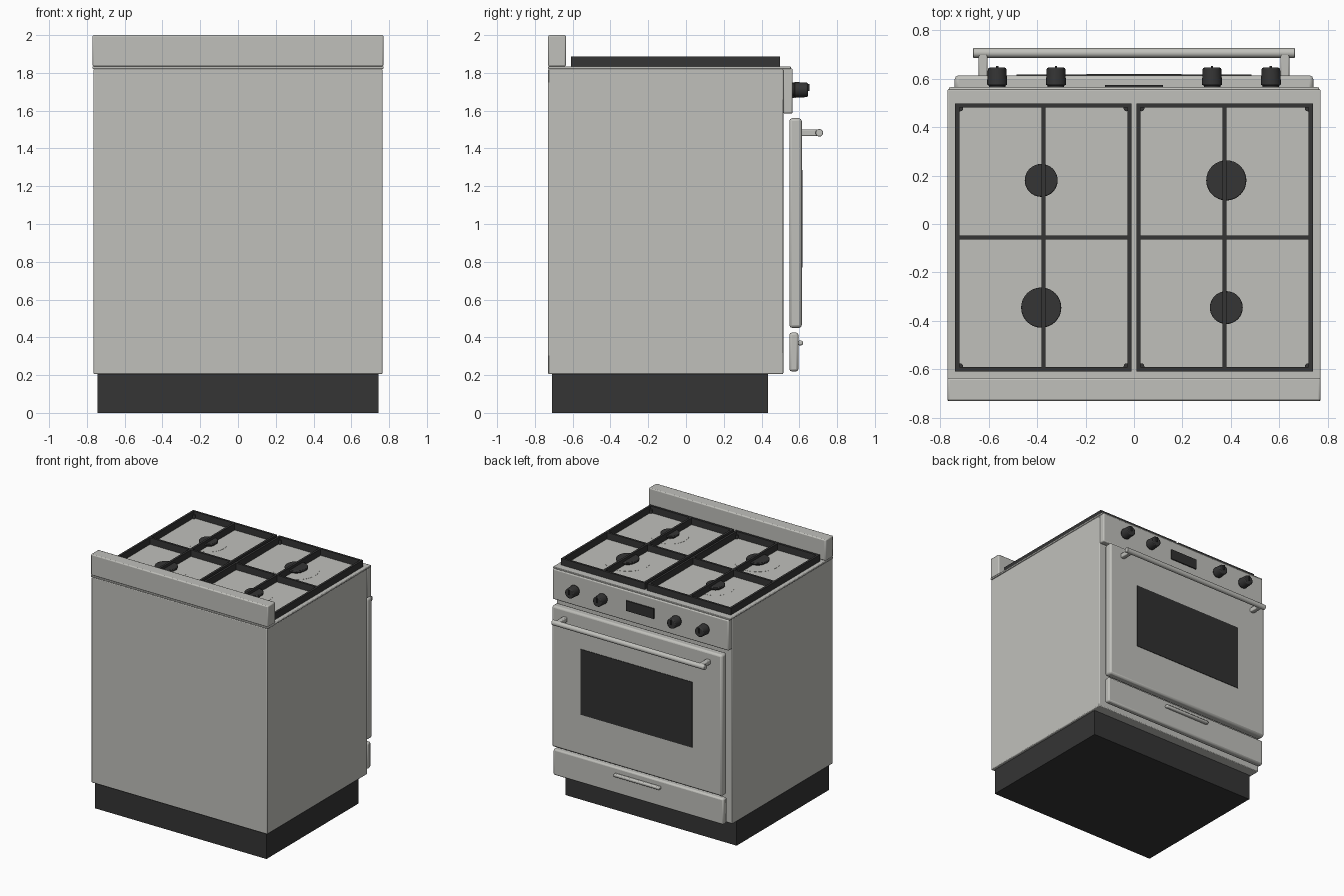
import bpy, math

if "Cube" in bpy.data.objects:
    bpy.data.objects.remove(bpy.data.objects["Cube"])


def material(name, rgb):
    m = bpy.data.materials.new(name)
    m.diffuse_color = (*rgb, 1)
    m.use_nodes = True
    m.node_tree.nodes["Principled BSDF"].inputs["Base Color"].default_value = m.diffuse_color
    return m


STEEL = material("brushed steel", (0.53, 0.53, 0.50))
BLACK = material("black iron", (0.035, 0.035, 0.035))
GLASS = material("dark glass", (0.030, 0.030, 0.030))


def finish(ob, name, mat, bevel=0, segments=2):
    ob.name = name
    ob.data.materials.append(mat)
    if bevel:
        b = ob.modifiers.new("rounded edges", 'BEVEL')
        b.width, b.segments = bevel, segments
        b.limit_method = 'ANGLE'
        b.angle_limit = math.radians(40)
        bpy.ops.object.shade_smooth_by_angle(angle=math.radians(35))
    return ob


def box(name, x, y, z, mat, bevel=0):
    """Box given by its (min, max) range on each axis."""
    bpy.ops.mesh.primitive_cube_add(size=1)
    ob = bpy.context.object
    ob.location = [(a + b) / 2 for a, b in (x, y, z)]
    ob.scale = [b - a for a, b in (x, y, z)]
    bpy.ops.object.transform_apply(location=False, rotation=False, scale=True)
    return finish(ob, name, mat, bevel)


def cylinder(name, r, start, length, axis, mat, bevel=0, r2=None, sides=32):
    """Cylinder or cone growing from start along +x, +y or +z."""
    rot = {'x': (0, math.pi / 2, 0), 'y': (-math.pi / 2, 0, 0), 'z': (0, 0, 0)}[axis]
    loc = list(start)
    loc['xyz'.index(axis)] += length / 2
    bpy.ops.mesh.primitive_cone_add(vertices=sides, radius1=r, radius2=r if r2 is None else r2,
                                    depth=length, location=loc, rotation=rot)
    ob = finish(bpy.context.object, name, mat, bevel)
    bpy.ops.object.shade_smooth_by_angle(angle=math.radians(35))
    return ob


# Cabinet
box("plinth", (-0.745, 0.745), (-0.71, 0.435), (0, 0.206), BLACK)
box("body", (-0.765, 0.765), (-0.73, 0.515), (0.205, 1.822), STEEL, 0.006)
box("cooktop", (-0.77, 0.77), (-0.73, 0.555), (1.821, 1.835), STEEL, 0.004)
box("backguard", (-0.77, 0.77), (-0.73, -0.635), (1.834, 2.0), STEEL, 0.008)

# Control panel with display and knobs
box("control_panel", (-0.765, 0.765), (0.514, 0.565), (1.585, 1.824), STEEL, 0.008)
box("display", (-0.12, 0.12), (0.56, 0.574), (1.668, 1.748), GLASS)
for i, x in enumerate((-0.565, -0.322, 0.322, 0.565)):
    cylinder(f"knob_stem_{i}", 0.034, (x, 0.56, 1.71), 0.02, 'y', BLACK)
    cylinder(f"knob_{i}", 0.042, (x, 0.572, 1.71), 0.073, 'y', BLACK, 0.006, 0.038)
    box(f"knob_pointer_{i}", (x - 0.005, x + 0.005), (0.64, 0.653), (1.705, 1.742), BLACK)

# Oven door, window and towel-bar handle
box("oven_door", (-0.74, 0.74), (0.547, 0.613), (0.45, 1.56), STEEL, 0.015)
box("oven_window", (-0.485, 0.485), (0.608, 0.617), (0.77, 1.285), GLASS)
cylinder("door_handle", 0.02, (-0.665, 0.706, 1.483), 1.33, 'x', STEEL, 0.003)
for side in (-1, 1):
    x = side * 0.623
    box("handle_bracket", (x - 0.018, x + 0.018), (0.605, 0.706), (1.465, 1.501), STEEL, 0.006)

# Storage drawer
box("drawer", (-0.74, 0.74), (0.547, 0.595), (0.22, 0.425), STEEL, 0.012)
box("drawer_pull", (-0.2, 0.2), (0.59, 0.62), (0.358, 0.382), STEEL, 0.008)

# Burners: shallow dish, narrow base, wide cap
for x, y, r in ((-0.383, 0.18, 0.068), (0.381, 0.18, 0.083),
                (-0.383, -0.345, 0.083), (0.381, -0.345, 0.068)):
    cylinder("burner_dish", r * 2, (x, y, 1.834), 0.002, 'z', STEEL)
    cylinder("burner_base", r * 0.7, (x, y, 1.834), 0.018, 'z', BLACK)
    cylinder("burner_cap", r, (x, y, 1.850), 0.016, 'z', BLACK, 0.004)

# Two cast grates: frame, cross bars, corner feet
Y0, Y1, Z = -0.608, 0.498, (1.835, 1.887)
for side in (-1, 1):
    xa, xb = sorted((side * 0.738, side * 0.01))
    xm, ym, w = (xa + xb) / 2, (Y0 + Y1) / 2, 0.017
    for x in (xa, xm - w / 2, xb - w):
        box("grate_bar_long", (x, x + w), (Y0, Y1), Z, BLACK)
    for y in (Y0, ym - w / 2, Y1 - w):
        box("grate_bar_cross", (xa, xb), (y, y + w), Z, BLACK)
    for x in (xa + 0.02, xb - 0.02):
        for y in (Y0 + 0.02, Y1 - 0.02):
            cylinder("grate_foot", 0.013, (x, y, 1.834), 0.03, 'z', BLACK, sides=12)
